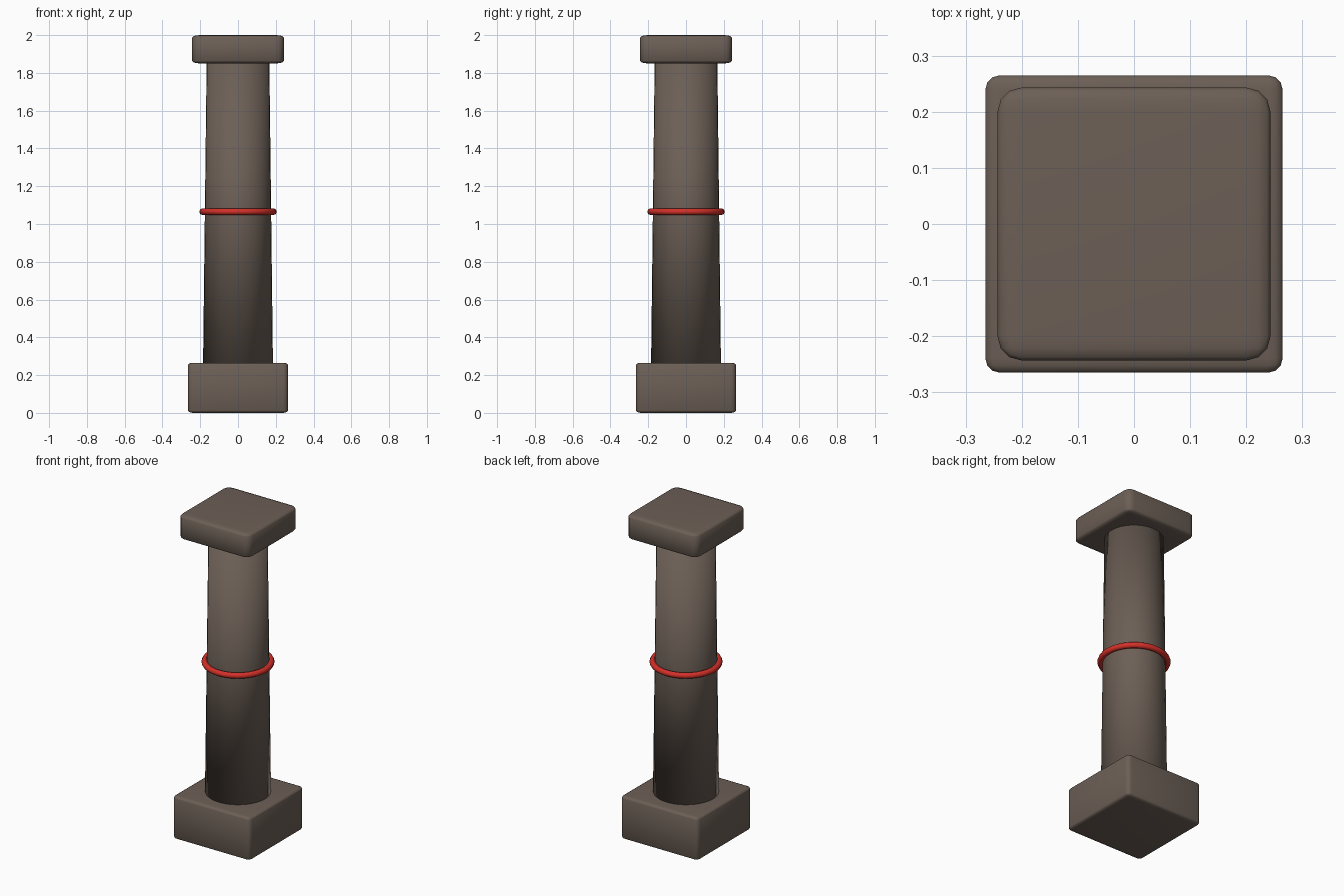
import bpy, bmesh
from mathutils import Vector

if "Cube" in bpy.data.objects:
    bpy.data.objects.remove(bpy.data.objects["Cube"])


def material(name, color):
    m = bpy.data.materials.new(name)
    m.diffuse_color = (*color, 1)
    m.use_nodes = True
    m.node_tree.nodes["Principled BSDF"].inputs["Base Color"].default_value = m.diffuse_color
    return m


stone = material("brown stone", (0.15, 0.115, 0.093))
red = material("red band", (0.65, 0.03, 0.022))


def block(name, half, z0, z1, bevel, bevel_z):
    # unit-like cube bevelled before flattening, so the bevel is shallower in z
    bm = bmesh.new()
    bmesh.ops.create_cube(bm, size=2 * half)
    bmesh.ops.bevel(bm, geom=bm.edges[:], offset=bevel, segments=3,
                    profile=0.5, affect='EDGES')
    # squash the bevel and the height separately
    hz = (z1 - z0) / 2
    for v in bm.verts:
        s = 1 if v.co.z > 0 else -1
        depth = half - abs(v.co.z)
        v.co.z = (z0 + z1) / 2 + s * (hz - depth * bevel_z / bevel)
    me = bpy.data.meshes.new(name)
    bm.to_mesh(me)
    bm.free()
    ob = bpy.data.objects.new(name, me)
    bpy.context.collection.objects.link(ob)
    finish(ob, name, stone)


def finish(ob, name, mat):
    ob.name = name
    ob.data.materials.append(mat)
    for p in ob.data.polygons:
        p.use_smooth = True


# square base and capital
block("base", 0.265, 0, 0.265, 0.026, 0.013)
block("capital", 0.243, 1.85, 2.0, 0.042, 0.014)

# tapered shaft
bpy.ops.mesh.primitive_cone_add(vertices=32, radius1=0.185, radius2=0.166,
                                depth=1.60, location=(0, 0, 1.057))
finish(bpy.context.object, "shaft", stone)

# red ring round the middle
bpy.ops.mesh.primitive_torus_add(major_radius=0.187, minor_radius=0.018,
                                 major_segments=32, minor_segments=8,
                                 location=(0, 0, 1.065))
finish(bpy.context.object, "ring", red)
